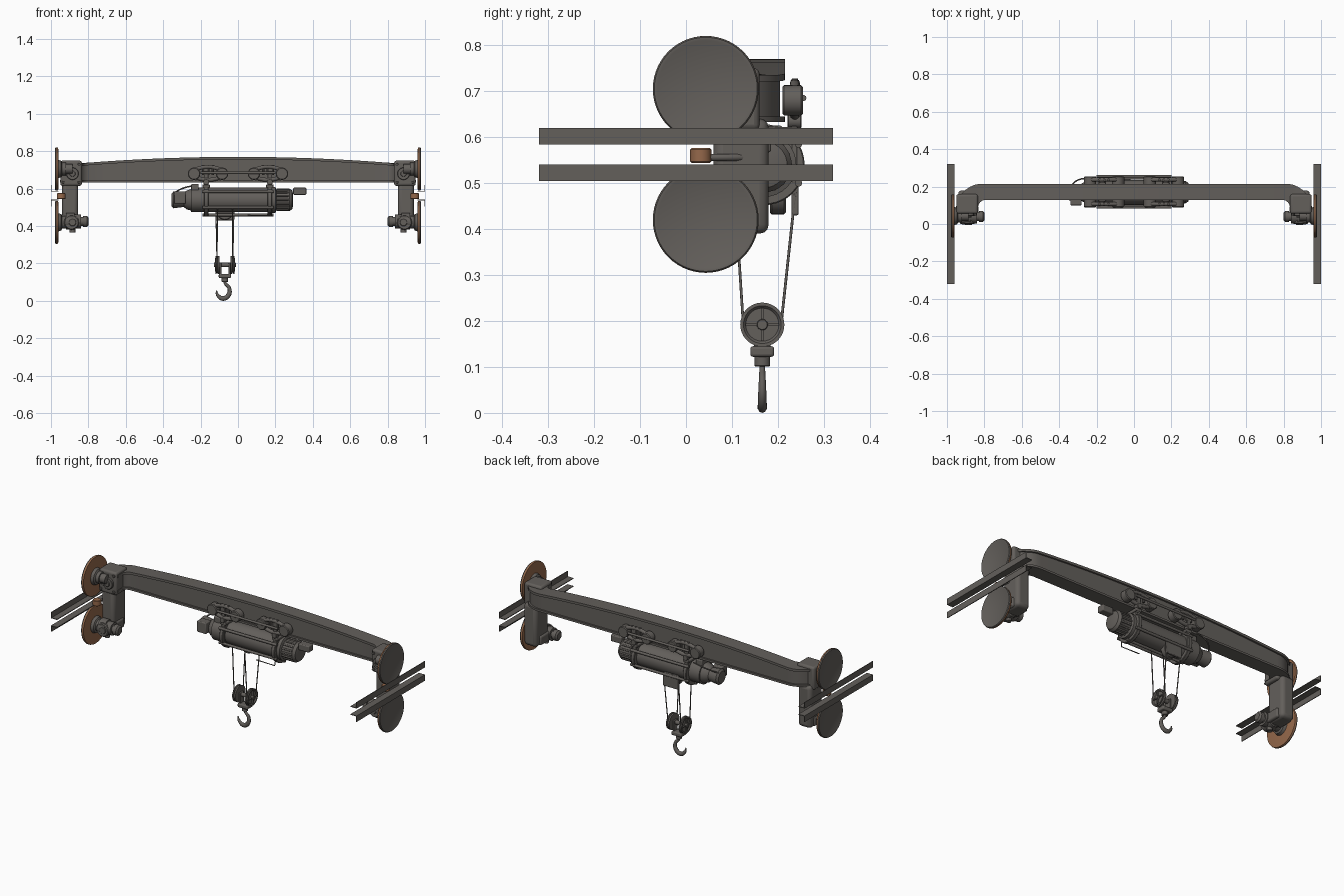
import bpy, bmesh, math
from mathutils import Vector

if "Cube" in bpy.data.objects:
    bpy.data.objects.remove(bpy.data.objects["Cube"])


def material(name, rgb):
    m = bpy.data.materials.new(name)
    m.use_nodes = True
    m.diffuse_color = (*rgb, 1)
    m.node_tree.nodes["Principled BSDF"].inputs["Base Color"].default_value = (*rgb, 1)
    return m


GREY = material("dark steel grey", (0.125, 0.115, 0.105))
RUST = material("rust orange", (0.30, 0.14, 0.07))


def finish(name, bm, mat=GREY, bevel=0):
    bmesh.ops.recalc_face_normals(bm, faces=bm.faces)
    me = bpy.data.meshes.new(name)
    bm.to_mesh(me)
    bm.free()
    me.materials.append(mat)
    ob = bpy.data.objects.new(name, me)
    bpy.context.collection.objects.link(ob)
    if bevel:
        mod = ob.modifiers.new("bevel", "BEVEL")
        mod.width, mod.segments = bevel, 3
    bpy.ops.object.select_all(action="DESELECT")
    ob.select_set(True)
    bpy.context.view_layer.objects.active = ob
    bpy.ops.object.shade_smooth_by_angle(angle=math.radians(35))
    return ob


def box(name, x, y, z, bevel=0, mat=GREY):
    """Box from three (low, high) ranges."""
    bm = bmesh.new()
    bmesh.ops.create_cube(bm, size=1)
    for v in bm.verts:
        for i, r in enumerate((x, y, z)):
            v.co[i] = sum(r) / 2 + v.co[i] * (r[1] - r[0])
    return finish(name, bm, mat, bevel)


def lathe(name, centre, axis, profile, mat=GREY, n=32):
    """Solid of revolution; profile is (offset along axis, radius)."""
    bm = bmesh.new()
    q = Vector((0, 0, 1)).rotation_difference(Vector(axis))
    rings = []
    for d, r in profile:
        pts = [Vector((r * math.cos(a), r * math.sin(a), d))
               for a in (math.tau * k / n for k in range(n))]
        rings.append([bm.verts.new(q @ p + Vector(centre)) for p in pts])
    for a, b in zip(rings, rings[1:]):
        for k in range(n):
            bm.faces.new((a[k], a[(k + 1) % n], b[(k + 1) % n], b[k]))
    bm.faces.new(rings[0])
    bm.faces.new(rings[-1])
    return finish(name, bm, mat)


def cyl(name, centre, axis, length, r, mat=GREY, n=28):
    h, c = length / 2, min(length, r) * 0.12
    return lathe(name, centre, axis, [(-h, r - c), (c - h, r), (h - c, r), (h, r - c)], mat, n)


def tube(name, points, r, cyclic=False, smooth=True):
    cu = bpy.data.curves.new(name, "CURVE")
    cu.dimensions, cu.bevel_depth, cu.bevel_resolution = "3D", r, 3
    cu.use_fill_caps, cu.resolution_u = True, 6
    sp = cu.splines.new("BEZIER" if smooth else "POLY")
    pts = sp.bezier_points if smooth else sp.points
    pts.add(len(points) - 1)
    for p, co in zip(pts, points):
        if smooth:
            p.co, p.handle_left_type, p.handle_right_type = co, "AUTO", "AUTO"
        else:
            p.co = (*co, 1)
    sp.use_cyclic_u = cyclic
    cu.materials.append(GREY)
    ob = bpy.data.objects.new(name, cu)
    bpy.context.collection.objects.link(ob)
    return ob


# Main girder: sections swept along a path whose ends turn towards the front
half_path = [(0.08 * i, 0.172, 0) for i in range(11)]
half_path += [(0.80 + 0.092 * math.sin(a), 0.08 + 0.092 * math.cos(a), a)
              for a in (math.pi / 2 * k / 8 for k in range(1, 9))]
half_path.append((0.892, 0.065, math.pi / 2))
path = [(-x, y, -a) for x, y, a in reversed(half_path[1:])] + half_path


def crown(x):
    return 0.77 - 0.035 * min(1, abs(x) / 0.85) ** 2


def girder(name, inset, low, high):
    bm = bmesh.new()
    rings = []
    for x, y, a in path:
        w = 0.043 + 0.018 * abs(a) / (math.pi / 2) - inset
        nx, ny = math.sin(a), math.cos(a)
        rings.append([bm.verts.new((x + nx * w * s, y + ny * w * s, z))
                      for s, z in ((1, low(x)), (1, high(x)), (-1, high(x)), (-1, low(x)))])
    for a, b in zip(rings, rings[1:]):
        for k in range(4):
            bm.faces.new((a[k], a[(k + 1) % 4], b[(k + 1) % 4], b[k]))
    bm.faces.new(rings[0])
    bm.faces.new(rings[-1])
    finish(name, bm)


girder("girder_web", 0.010, lambda x: 0.64, lambda x: crown(x) - 0.01)
girder("girder_top_flange", 0, lambda x: crown(x) - 0.014, crown)
girder("girder_bottom_flange", 0, lambda x: 0.633, lambda x: 0.645)

# End carriages, wheels and rails, the same at both ends
for s, side in ((1, "left"), (-1, "right")):
    def X(a, b):
        return tuple(sorted((s * a, s * b)))
    ax = (s, 0, 0)
    box(side + "_carriage_head", X(0.835, 0.95), (0.055, 0.16), (0.615, 0.75), 0.012)
    box(side + "_carriage_column", X(0.855, 0.94), (0.06, 0.18), (0.39, 0.64), 0.02)
    box(side + "_column_foot", X(0.845, 0.945), (0.03, 0.15), (0.395, 0.45), 0.01)
    cyl(side + "_head_cover", (s * 0.885, 0.052, 0.68), (0, 1, 0), 0.02, 0.033)
    cyl(side + "_head_cover_cap", (s * 0.885, 0.042, 0.68), (0, 1, 0), 0.015, 0.016)
    for z in (0.635, 0.73):
        for x in (0.85, 0.935):
            cyl(side + "_head_bolt", (s * x, 0.052, z), (0, 1, 0), 0.012, 0.008, n=6)
    for z, level in ((0.705, "upper"), (0.42, "lower")):
        c = (s * 0.97, 0.043, z)
        lathe(f"{side}_{level}_wheel", c, ax,
              [(-0.006, 0.102), (-0.004, 0.113), (0.003, 0.115), (0.008, 0.112), (0.008, 0.106),
               (0.007, 0.104)], n=56)
        lathe(f"{side}_{level}_wheel_rim", c, ax,
              [(-0.009, 0.108), (-0.008, 0.1135), (-0.002, 0.1152), (0, 0.1152)], RUST, 56)
        lathe(f"{side}_{level}_wheel_hub", c, ax,
              [(-0.085, 0.026), (-0.05, 0.026), (-0.05, 0.034), (-0.03, 0.034), (-0.025, 0.044),
               (-0.006, 0.05)])
    # Drive motor on the lower axle
    lathe(side + "_drive_motor", (s * 0.80, 0.04, 0.425), ax,
          [(0, 0.02), (0.008, 0.03), (0.03, 0.03), (0.03, 0.024), (0.04, 0.024), (0.04, 0.037),
           (0.075, 0.037), (0.075, 0.044), (0.12, 0.044)])
    cyl(side + "_gearbox", (s * 0.89, 0.04, 0.42), (0, 1, 0), 0.08, 0.04)
    cyl(side + "_gearbox_cap", (s * 0.885, 0.005, 0.42), (0, 1, 0), 0.02, 0.02)
    cyl(side + "_gearbox_drain", (s * 0.885, 0.043, 0.38), (0, 0, 1), 0.03, 0.015)
    # Guide roller reaching between the rails
    tube(side + "_guide_arm", [(s * 0.92, 0.15, 0.556), (s * 0.94, 0.10, 0.556),
                               (s * 0.945, 0.03, 0.556)], 0.008)
    cyl(side + "_guide_roller", (s * 0.945, 0.032, 0.56), (0, 0, 1), 0.032, 0.023, RUST)
    # Angle rails: a flat tread and an outer upright
    for level, tread, tip in (("upper", 0.586, 0.62), ("lower", 0.539, 0.505)):
        box(f"{side}_{level}_rail_tread", X(0.96, 1), (-0.32, 0.32),
            (tread - 0.002, tread + 0.002))
        box(f"{side}_{level}_rail_upright", X(0.996, 1), (-0.32, 0.32),
            tuple(sorted((tread, tip))))

# Hoist body along x: motor, drum and gearbox end
HY, HZ = 0.17, 0.54
hoist = (0, HY, HZ)
lathe("hoist_drum", hoist, (1, 0, 0),
      [(-0.25, 0.058), (-0.25, 0.066), (0.17, 0.066), (0.17, 0.058)], n=40)
lathe("hoist_motor", hoist, (1, 0, 0),
      [(-0.355, 0.034), (-0.345, 0.045), (-0.29, 0.038), (-0.275, 0.05), (-0.25, 0.058)])
lathe("hoist_gearbox", hoist, (1, 0, 0),
      [(0.17, 0.06), (0.18, 0.07), (0.20, 0.07), (0.205, 0.055), (0.265, 0.055),
       (0.275, 0.06), (0.29, 0.05), (0.295, 0.03)])
for k in range(16):
    a = math.tau * k / 16
    y, z = HY + 0.056 * math.cos(a), HZ + 0.056 * math.sin(a)
    tube("gearbox_rib", [(0.205, y, z), (0.275, y, z)], 0.005, smooth=False)
box("control_box", (0.295, 0.365), (0.14, 0.185), (0.567, 0.605), 0.005)
box("motor_terminal_box", (-0.34, -0.28), (0.10, 0.15), (0.52, 0.585), 0.005)
box("brake_box", (-0.25, -0.21), (0.13, 0.21), (0.585, 0.625), 0.005)

# Frame rings, tie bars and hangers
for x in (-0.17, 0.17):
    cyl("drum_frame_ring", (x, HY, HZ), (1, 0, 0), 0.022, 0.088, n=40)
    for y in (0.108, 0.236):
        box("hanger_strap", (x - 0.012, x + 0.012), (y - 0.006, y + 0.006), (0.50, 0.72), 0.003)
        cyl("hanger_pin", (x, y, 0.635), (0, 1, 0), 0.03, 0.016)
    box("hanger_bridge", (x - 0.02, x + 0.02), (0.10, 0.244), (0.605, 0.622), 0.004)
for y, z in ((0.095, 0.50), (0.095, 0.585), (0.245, 0.50), (0.245, 0.585), (0.17, 0.46)):
    tube("frame_tie_bar", [(-0.19, y, z), (0.19, y, z)], 0.008, smooth=False)

# Trolley: looped bumper tubes and rollers on both sides of the girder
for sy, face in ((-1, "front"), (1, "back")):
    for cx in (-0.16, 0.16):
        y = 0.172 + sy * 0.065
        loop = [(cx - 0.09, y, 0.68), (cx - 0.06, y, 0.705), (cx + 0.06, y, 0.705),
                (cx + 0.09, y, 0.68), (cx + 0.06, y, 0.658), (cx - 0.06, y, 0.658)]
        tube(face + "_trolley_loop", loop, 0.011, cyclic=True)
        for dx in (-0.075, 0.075):
            cyl(face + "_trolley_roller", (cx + dx, 0.172 + sy * 0.06, 0.68),
                (0, 1, 0), 0.045, 0.033)
        for dx in (-0.025, 0, 0.025):
            cyl(face + "_trolley_bolt", (cx + dx, y, 0.70), (0, 0, 1), 0.055, 0.007, n=8)
    tube(face + "_trolley_link", [(-0.2, 0.172 + sy * 0.083, 0.685),
                                  (0.2, 0.172 + sy * 0.083, 0.685)], 0.007, smooth=False)

# Upper sheave, rope guides and loose cable
PX, PY, PZ = -0.07, 0.166, 0.192
cyl("upper_sheave", (PX, 0.2, 0.475), (0, 1, 0), 0.035, 0.043)
box("rope_anchor", (PX - 0.05, PX + 0.05), (0.23, 0.245), (0.43, 0.51), 0.004)
tube("motor_cable", [(-0.35, 0.19, 0.57), (-0.30, 0.235, 0.60), (-0.22, 0.245, 0.62)], 0.004)
tube("hanging_cable", [(0.05, 0.10, 0.458), (0.17, 0.10, 0.456), (0.175, 0.11, 0.52)], 0.003,
     smooth=False)

# Hook block: two sheaves with spokes, axle, ropes and swivel
cyl("block_axle", (PX, PY, PZ), (1, 0, 0), 0.118, 0.012)
for s in (-1, 1):
    x = PX + s * 0.042
    lathe("block_sheave", (x, PY, PZ), (s, 0, 0),
          [(-0.012, 0.048), (-0.004, 0.048), (0, 0.04), (0.004, 0.048), (0.009, 0.048),
           (0.009, 0.041), (0.003, 0.036)], n=36)
    for dy, dz in ((0.036, 0.003), (0.003, 0.036)):
        box("sheave_spoke", (x - 0.011, x + 0.011), (PY - dy, PY + dy), (PZ - dz, PZ + dz))
    tube("front_rope", [(x, PY - 0.042, PZ + 0.01), (x - s * 0.002, 0.105, 0.50)], 0.003,
         smooth=False)
    tube("back_rope", [(x, PY + 0.042, PZ + 0.01), (x + s * 0.006, 0.238, 0.48)], 0.003,
         smooth=False)
    box("block_cheek", (PX + s * 0.024 - 0.005, PX + s * 0.024 + 0.005), (0.148, 0.184),
        (0.125, 0.205), 0.003)
box("block_crosshead", (PX - 0.033, PX + 0.033), (0.14, 0.192), (0.122, 0.145), 0.006)
cyl("hook_swivel", (PX, PY, 0.116), (0, 0, 1), 0.03, 0.017)

# Hook, thickest at the bottom and tapering to the tip
hook = tube("hook", [(PX, PY, 0.12), (PX, PY, 0.098), (-0.047, PY, 0.068), (-0.05, PY, 0.032),
                     (-0.08, PY, 0.013), (-0.108, PY, 0.03), (-0.116, PY, 0.056)], 0.01)
for p, r in zip(hook.data.splines[0].bezier_points, (0.8, 0.8, 1, 1.25, 1.3, 0.9, 0.3)):
    p.radius = r
hook.scale.y, hook.location.y = 0.8, PY * 0.2
